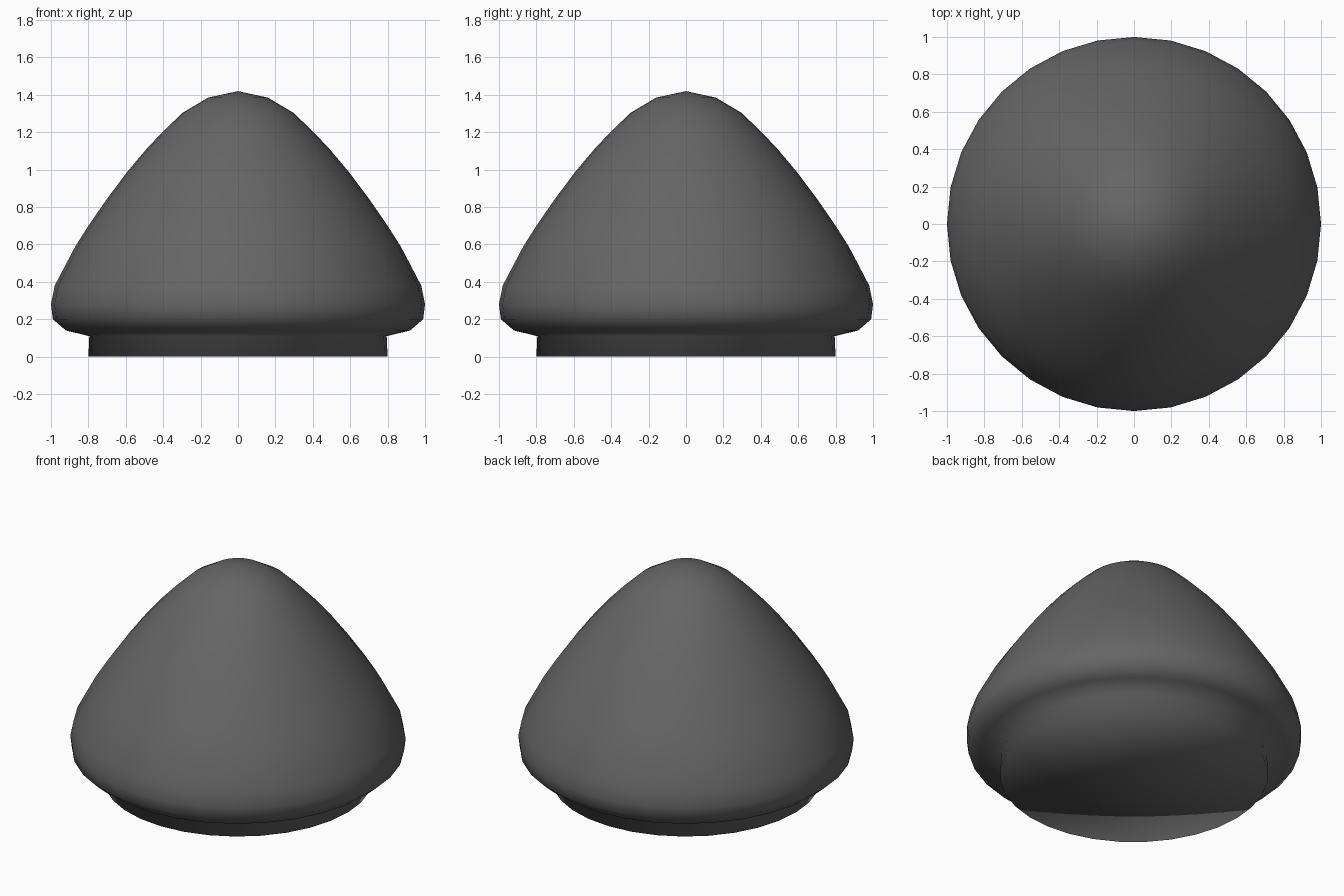
import bpy, bmesh, math

if "Cube" in bpy.data.objects:
    bpy.data.objects.remove(bpy.data.objects["Cube"])

# Half profile (radius, height) from the base rim up to just below the tip
PROFILE = [
    (0.80, 0.00), (0.795, 0.11), (0.92, 0.14), (0.99, 0.20), (1.00, 0.28),
    (0.98, 0.38), (0.87, 0.59), (0.80, 0.70), (0.70, 0.845), (0.595, 0.985),
    (0.49, 1.11), (0.40, 1.205), (0.295, 1.305), (0.16, 1.385),
]
TIP_Z = 1.42
SIDES = 32


def lathe(name, profile, tip_z, sides):
    bm = bmesh.new()
    rings = []
    for r, z in profile:
        rings.append([bm.verts.new((r * math.cos(2 * math.pi * i / sides),
                                    r * math.sin(2 * math.pi * i / sides), z))
                      for i in range(sides)])
    # Side walls
    for low, high in zip(rings, rings[1:]):
        for i in range(sides):
            j = (i + 1) % sides
            bm.faces.new((low[i], low[j], high[j], high[i]))
    # Rounded tip and closed underside
    tip = bm.verts.new((0, 0, tip_z))
    base = bm.verts.new((0, 0, profile[0][1]))
    for i in range(sides):
        j = (i + 1) % sides
        bm.faces.new((rings[-1][i], rings[-1][j], tip))
        bm.faces.new((rings[0][j], rings[0][i], base))
    for f in bm.faces:
        f.smooth = True
    mesh = bpy.data.meshes.new(name)
    bm.to_mesh(mesh)
    bm.free()
    obj = bpy.data.objects.new(name, mesh)
    bpy.context.collection.objects.link(obj)
    return obj


# Domed cone cap with its short neck, one smooth turned body
cap = lathe("cone_cap", PROFILE, TIP_Z, SIDES)

# Dark grey finish
dark = bpy.data.materials.new("dark_grey")
dark.diffuse_color = (0.13, 0.13, 0.13, 1)
dark.use_nodes = True
dark.node_tree.nodes["Principled BSDF"].inputs["Base Color"].default_value = dark.diffuse_color
cap.data.materials.append(dark)
